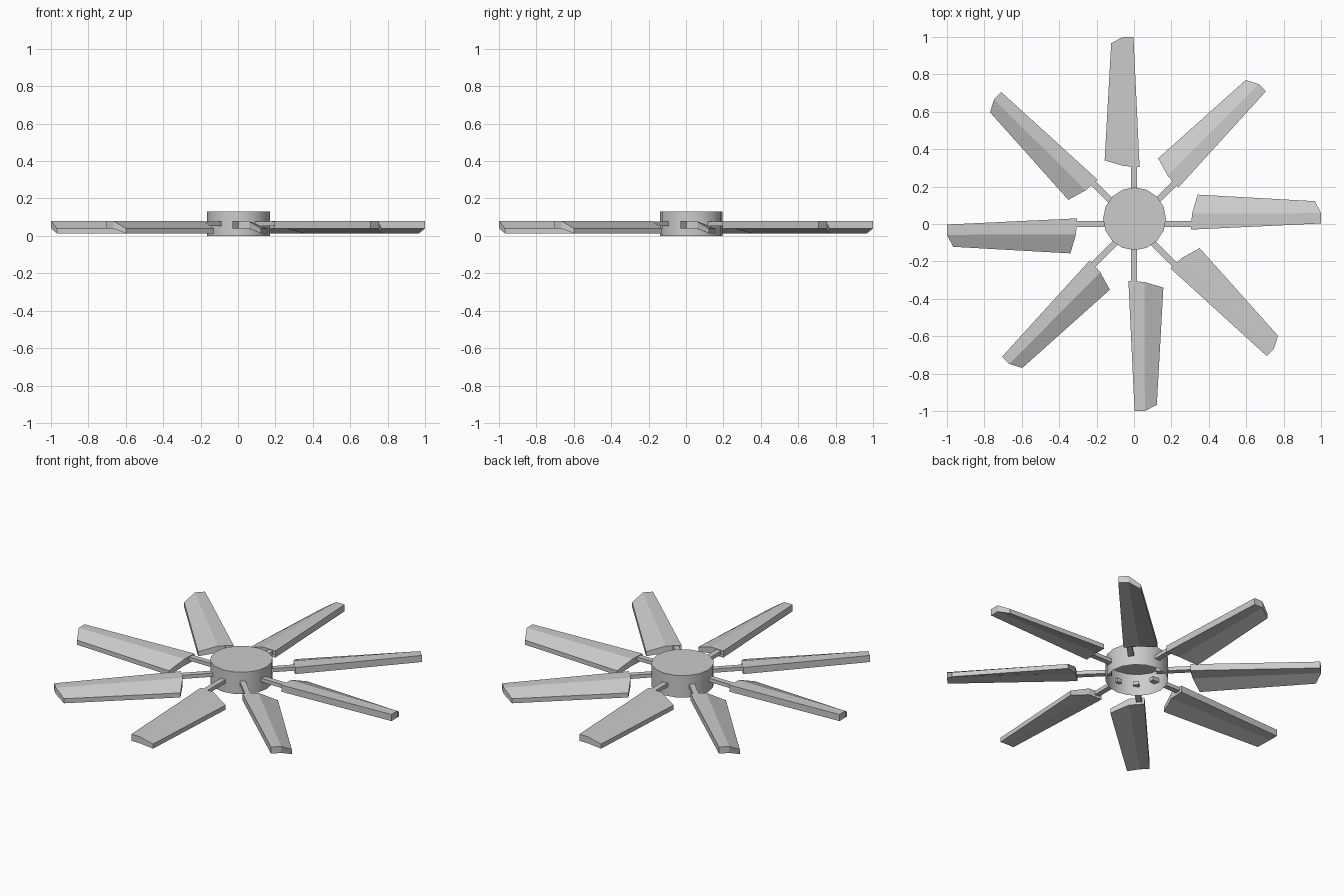
import bpy, bmesh
from math import pi, cos, sin
from mathutils import Matrix

if "Cube" in bpy.data.objects:
    bpy.data.objects.remove(bpy.data.objects["Cube"])


def make_object(name, bm):
    bmesh.ops.recalc_face_normals(bm, faces=bm.faces)
    mesh = bpy.data.meshes.new(name)
    bm.to_mesh(mesh)
    bm.free()
    ob = bpy.data.objects.new(name, mesh)
    bpy.context.collection.objects.link(ob)
    return ob


# Hub: cap closed on top, open underneath
def hub(cx, cy, radius, height, sides=16):
    bm = bmesh.new()
    bmesh.ops.create_cone(bm, cap_ends=True, segments=sides, radius1=radius,
                          radius2=radius, depth=height,
                          matrix=Matrix.Translation((cx, cy, height / 2)))
    bottom = [f for f in bm.faces if all(v.co.z < 0.001 for v in f.verts)]
    bmesh.ops.delete(bm, geom=bottom, context='FACES_ONLY')
    ob = make_object("hub", bm)
    for p in ob.data.polygons:
        if p.normal.z < 0.5 and p.normal.xy.dot((p.center.x - cx, p.center.y - cy)) < 0:
            p.flip()
        elif p.normal.z < -0.5:
            p.flip()
    bpy.context.view_layer.objects.active = ob
    ob.select_set(True)
    bpy.ops.object.shade_smooth_by_angle(angle=0.6)
    ob.select_set(False)


# Blade pointing along +x: raised leading edge, crease, drooped trailing edge
def blade(name, angle):
    root = [(0.305, -0.03), (0.31, 0.055), (0.34, 0.157)]
    tip = [(1.0, 0.003), (1.0, 0.058), (0.967, 0.122)]
    levels = [(0.040, 0.079), (0.040, 0.079), (0.013, 0.040)]
    bm = bmesh.new()
    rings = []
    for outline in (root, tip):
        low = [bm.verts.new((x, y, z[0])) for (x, y), z in zip(outline, levels)]
        high = [bm.verts.new((x, y, z[1])) for (x, y), z in zip(outline, levels)]
        rings.append(low + high[::-1])
    a, b = rings
    for i in range(6):
        j = (i + 1) % 6
        bm.faces.new((a[i], a[j], b[j], b[i]))
    for r in rings:
        bm.faces.new((r[0], r[1], r[4], r[5]))
        bm.faces.new((r[1], r[2], r[3], r[4]))
    make_object(name, bm).rotation_euler.z = angle


# Arm joining hub to blade, its inner end poking into the hub
def arm(name, angle):
    bm = bmesh.new()
    bmesh.ops.create_cube(bm, size=1)
    bmesh.ops.scale(bm, vec=(0.195, 0.031, 0.022), verts=bm.verts)
    bmesh.ops.translate(bm, vec=(0.2175, 0, 0.065), verts=bm.verts)
    make_object(name, bm).rotation_euler.z = angle


hub(0.003, 0.028, 0.168, 0.13)
for i in range(8):
    blade(f"blade_{i + 1}", i * pi / 4)
    arm(f"arm_{i + 1}", i * pi / 4)
